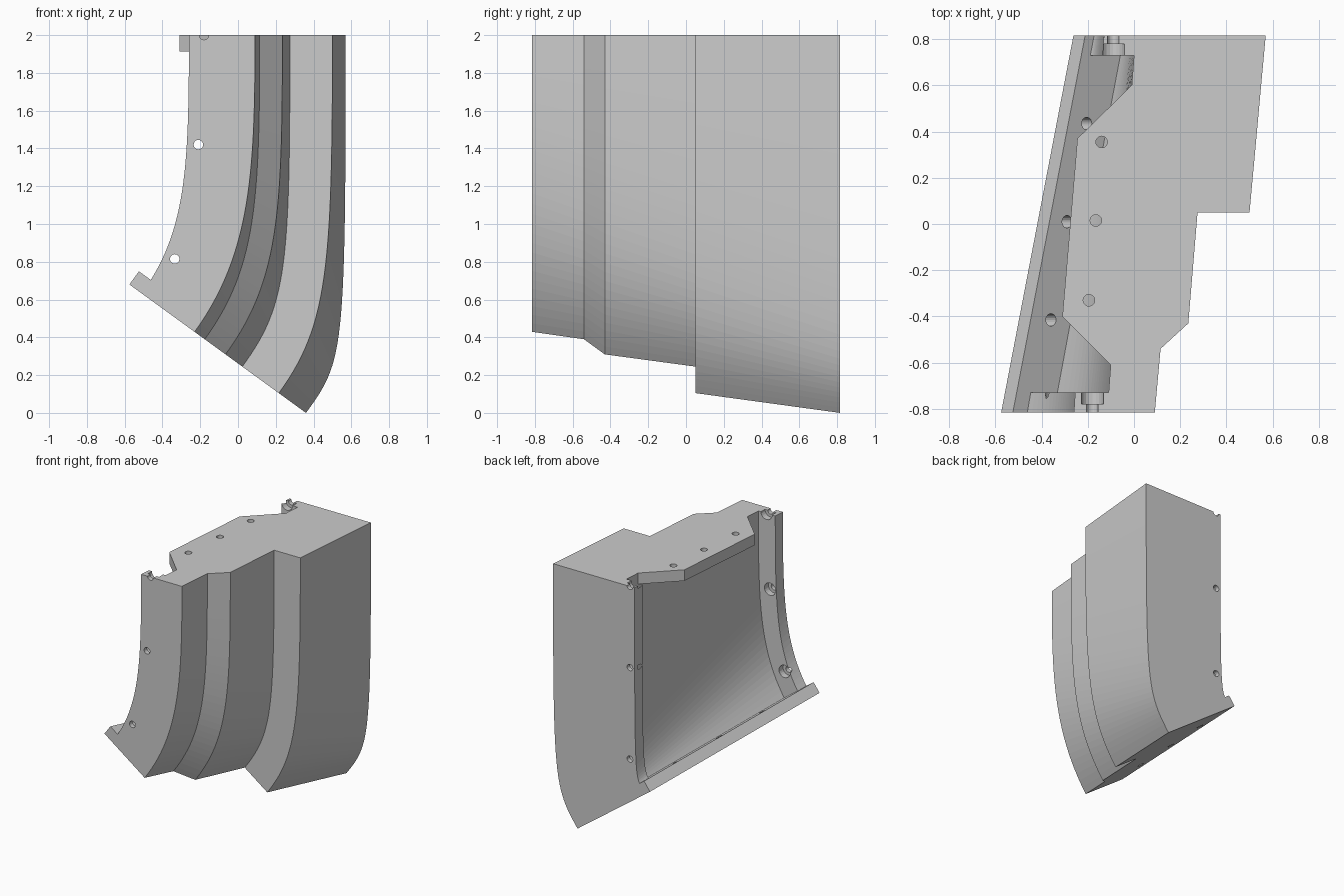
import bpy, bmesh, math
from mathutils import Vector

if "Cube" in bpy.data.objects:
    bpy.data.objects.remove(bpy.data.objects["Cube"])

SLOPE = 0.68 / 0.935                      # slanted bottom plane
NORMAL = Vector((0.68, 0, 0.935)).normalized()
STEPS = 28


def bottom(x, y):
    return Vector((x, y, 0.68 - SLOPE * (x + 0.575)))


def rail(xt, y, xe):
    """Curved line from the top outline point down to the slanted plane."""
    p0, p3 = Vector((xt, y, 2)), bottom(xe, y)
    t = min(0.45 - 0.115 * y, 0.95 * (xt - xe) / 0.588)
    p1, p2 = Vector((xt, y, 0.8 - 0.61 * y)), p3 + NORMAL * t
    pts = []
    for i in range(STEPS + 1):
        u = i / STEPS
        v = 1 - u
        pts.append(p0 * v**3 + p1 * 3 * v * v * u + p2 * 3 * v * u * u + p3 * u**3)
    return pts


def loft(name, rails):
    """Skin a closed ring of rails and cap both ends."""
    bm = bmesh.new()
    cols = [[bm.verts.new(p) for p in r] for r in rails]
    for a, b in zip(cols, cols[1:] + cols[:1]):
        for i in range(len(a) - 1):
            bm.faces.new((a[i], b[i], b[i + 1], a[i + 1]))
    bm.faces.new([c[0] for c in cols])
    bm.faces.new([c[-1] for c in cols])
    bmesh.ops.recalc_face_normals(bm, faces=bm.faces)
    me = bpy.data.meshes.new(name)
    bm.to_mesh(me)
    bm.free()
    ob = bpy.data.objects.new(name, me)
    bpy.context.collection.objects.link(ob)
    return ob


def boolean(target, tool, op):
    m = target.modifiers.new(op, 'BOOLEAN')
    m.operation, m.object, m.solver = op, tool, 'EXACT'
    bpy.context.view_layer.objects.active = target
    bpy.ops.object.modifier_apply(modifier=m.name)
    bpy.data.objects.remove(tool)


def drill(target, a, b, r):
    a, b = Vector(a), Vector(b)
    bpy.ops.mesh.primitive_cylinder_add(vertices=20, radius=r, depth=(b - a).length,
                                        location=(a + b) / 2)
    tool = bpy.context.object
    tool.rotation_euler = (b - a).to_track_quat('Z', 'Y').to_euler()
    boolean(target, tool, 'DIFFERENCE')


# Main curved shell: (top x, y, bottom x) around the outline
outline = [(0.09, -0.816, -0.23), (0.115, -0.54, -0.176), (0.235, -0.43, -0.066),
           (0.275, 0.05, 0.023), (0.50, 0.05, 0.216), (0.57, 0.816, 0.36),
           (-0.13, 0.816, -0.23), (-0.137, 0.73, -0.245), (0.0, 0.73, -0.11),
           (-0.11, -0.73, -0.38), (-0.255, -0.73, -0.495), (-0.26, -0.816, -0.51)]
shell = loft("curved_shell", [rail(*p) for p in outline])

# Top flange with chamfered ends
plate = [(-0.10, -0.61), (-0.31, -0.40), (-0.245, 0.37), (-0.0, 0.61), (0.1, 0.61), (0.0, -0.61)]
boolean(shell, loft("top_flange", [[Vector((x, y, 2)), Vector((x, y, 1.914))]
                                   for x, y in plate]), 'UNION')

# Bottom lip lying on the slanted plane
lip = [(-0.575, -0.816), (-0.262, 0.816), (-0.05, 0.816), (-0.33, -0.816)]
boolean(shell, loft("bottom_lip", [[bottom(x, y) + NORMAL * 0.086, bottom(x, y)]
                                   for x, y in lip]), 'UNION')

# Side wall bolt holes with counterbores on the inside
for side, spots in ((-1, [(-0.18, 2), (-0.21, 1.42), (-0.335, 0.815)]),
                    (1, [(-0.09, 2), (-0.09, 1.37), (-0.09, 0.66)])):
    for x, z in spots:
        drill(shell, (x, side * 0.9, z), (x, side * 0.71, z), 0.025)
        drill(shell, (x, side * 0.78, z), (x, side * 0.70, z), 0.048)

# Top flange holes
for x, y in ((-0.14, 0.355), (-0.165, 0.015), (-0.195, -0.33)):
    drill(shell, (x, y, 2.1), (x, y, 1.88), 0.025)

# Lip holes, square to the slanted plane
for x, y in ((-0.205, 0.435), (-0.29, 0.01), (-0.36, -0.415)):
    c = bottom(x - 0.05, y)
    drill(shell, c - NORMAL * 0.05, c + NORMAL * 0.13, 0.027)
